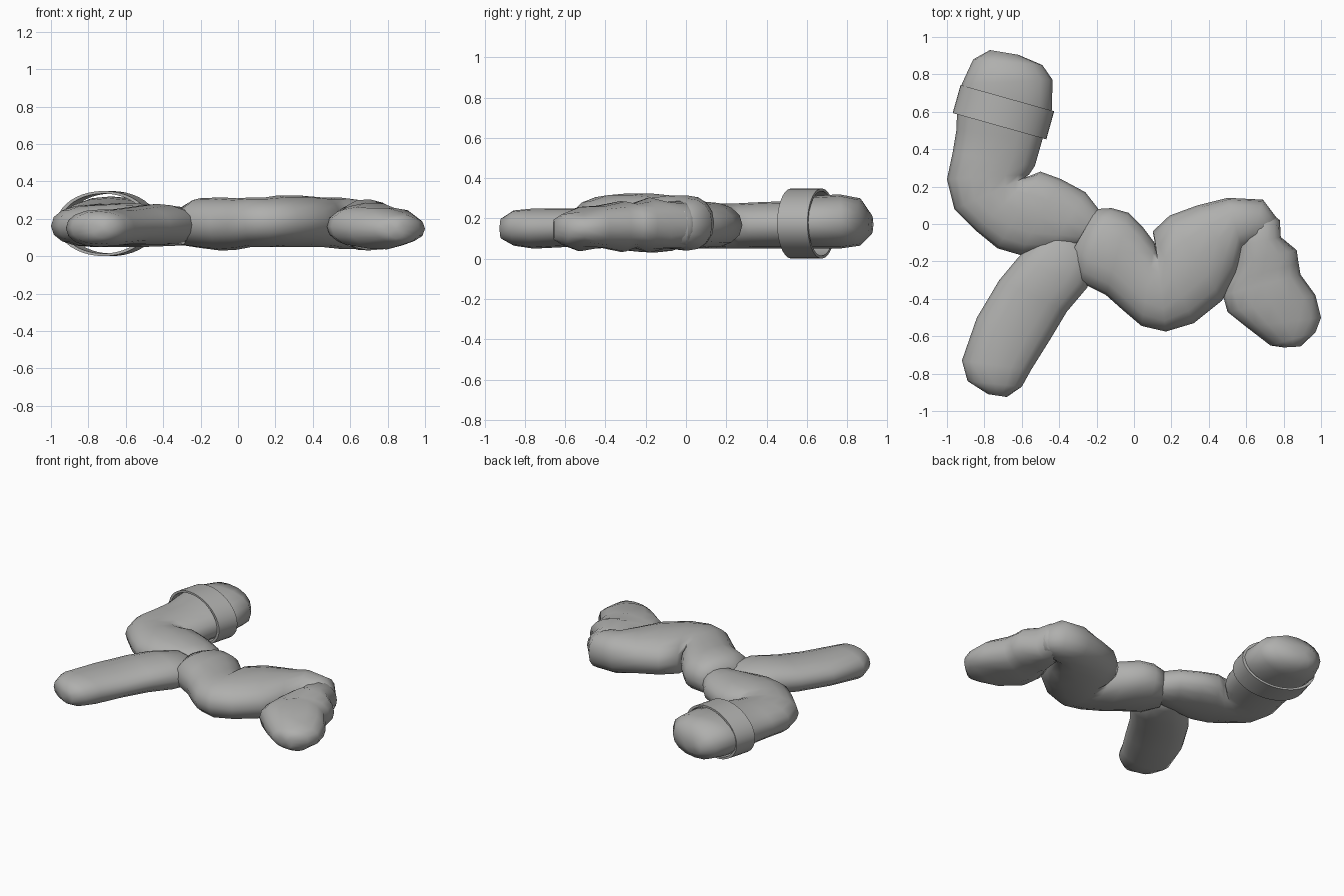
import bpy, bmesh, math
from mathutils import Vector, Matrix

grey = bpy.data.materials.new("warm grey")
grey.diffuse_color = (0.43, 0.43, 0.42, 1)
SIDES = 16


def finish(bm, name, angle):
    bmesh.ops.recalc_face_normals(bm, faces=bm.faces)
    me = bpy.data.meshes.new(name)
    bm.to_mesh(me)
    bm.free()
    me.materials.append(grey)
    ob = bpy.data.objects.new(name, me)
    bpy.context.collection.objects.link(ob)
    bpy.ops.object.select_all(action='DESELECT')
    ob.select_set(True)
    bpy.context.view_layer.objects.active = ob
    bpy.ops.object.shade_smooth_by_angle(angle=math.radians(angle))
    return ob


def limb(name, stations, ridge=0.0):
    """Closed tube; each station is ax, ay, bx, by, z_low, z_high."""
    bm = bmesh.new()
    rings = []
    for ax, ay, bx, by, lo, hi in stations:
        mid = Vector(((ax + bx) / 2, (ay + by) / 2, (lo + hi) / 2))
        half = Vector(((bx - ax) / 2, (by - ay) / 2, 0))
        ring = []
        for k in range(SIDES):
            a = 2 * math.pi * k / SIDES
            c, s = math.cos(a), math.sin(a)
            # slightly squared ellipse
            u = math.copysign(abs(c) ** 0.9, c)
            v = math.copysign(abs(s) ** 0.9, s)
            p = mid + half * u + Vector((0, 0, (hi - lo) / 2 * v))
            # diagonal folds
            p.z += ridge * s * math.sin(32 * (p.y - 0.55 * p.x))
            ring.append(bm.verts.new(p))
        rings.append(ring)
    for r, q in zip(rings, rings[1:]):
        for k in range(SIDES):
            j = (k + 1) % SIDES
            bm.faces.new((r[k], r[j], q[j], q[k]))
    for r in (rings[0], rings[-1]):
        c = bm.verts.new(sum((v.co for v in r), Vector()) / SIDES)
        for k in range(SIDES):
            bm.faces.new((r[k], r[(k + 1) % SIDES], c))
    return finish(bm, name, 70)


# bent upper left limb, tip first
limb("bent_limb", [
    (-.77, .93, -.62, .905, .12, .22), (-.86, .88, -.49, .85, .065, .30),
    (-.92, .75, -.435, .77, .05, .32), (-.945, .62, -.44, .60, .05, .31),
    (-.95, .50, -.49, .45, .05, .285), (-.97, .38, -.53, .31, .05, .28),
    (-1.0, .24, -.56, .265, .05, .275), (-.96, .08, -.58, .25, .05, .275),
    (-.84, -.04, -.55, .26, .05, .28), (-.73, -.13, -.50, .28, .05, .285),
    (-.61, -.165, -.39, .24, .05, .28), (-.46, -.15, -.26, .17, .055, .27),
    (-.34, -.13, -.19, .08, .06, .26), (-.20, -.10, -.12, .0, .10, .22)])

# straight lower left limb
limb("straight_limb", [
    (-.78, -.91, -.68, -.925, .10, .20), (-.89, -.84, -.60, -.87, .065, .24),
    (-.92, -.73, -.55, -.78, .05, .25), (-.84, -.50, -.45, -.62, .06, .25),
    (-.72, -.30, -.36, -.47, .06, .265), (-.62, -.18, -.25, -.34, .06, .28),
    (-.50, -.05, -.20, -.20, .06, .26), (-.40, .0, -.25, -.08, .10, .20)])

# curved middle body
limb("middle_body", [
    (-.25, .0, -.30, -.09, .10, .22), (-.20, .08, -.345, -.17, .055, .27),
    (-.12, .085, -.29, -.31, .045, .31), (-.03, .06, -.15, -.38, .03, .315),
    (.05, -.02, -.06, -.46, .035, .31), (.11, -.10, .04, -.545, .05, .315),
    (.12, -.14, .17, -.575, .05, .315), (.10, -.04, .32, -.53, .05, .325),
    (.19, .045, .47, -.41, .05, .325), (.34, .10, .55, -.27, .05, .315),
    (.50, .14, .58, -.14, .04, .315), (.69, .13, .62, -.12, .04, .30),
    (.78, .01, .65, -.12, .07, .26), (.76, -.07, .69, -.12, .12, .20)])

# folded right end
limb("folded_end", [
    (.58, .03, .73, .06, .11, .22), (.55, -.04, .78, .02, .06, .28),
    (.545, -.12, .785, -.07, .04, .295), (.54, -.22, .87, -.14, .04, .295),
    (.50, -.31, .88, -.21, .04, .29), (.475, -.38, .89, -.27, .04, .28),
    (.50, -.47, .97, -.38, .04, .275), (.60, -.55, 1.0, -.50, .045, .25),
    (.73, -.65, .97, -.58, .07, .22), (.80, -.66, .89, -.655, .11, .18)], 0.015)

# hollow band around the bent limb
bm = bmesh.new()
N = 40
profile = [(1, -.078), (1, .078), (.92, .078), (.92, -.078)]
# local z is the band axis, local x across, local y up
axis = Vector((.27, .96, 0)).normalized()
across = Vector((axis.y, -axis.x, 0))
place = Matrix((across, Vector((0, 0, 1)), axis)).transposed()
centre = Vector((-.698, .598, .175))
rows = []
for k in range(N):
    a = 2 * math.pi * k / N
    rows.append([bm.verts.new(centre + place @ Vector(
        (.26 * r * math.cos(a), .174 * r * math.sin(a), h))) for r, h in profile])
for k in range(N):
    r, q = rows[k], rows[(k + 1) % N]
    for i in range(4):
        j = (i + 1) % 4
        bm.faces.new((r[i], r[j], q[j], q[i]))
finish(bm, "band", 40)
